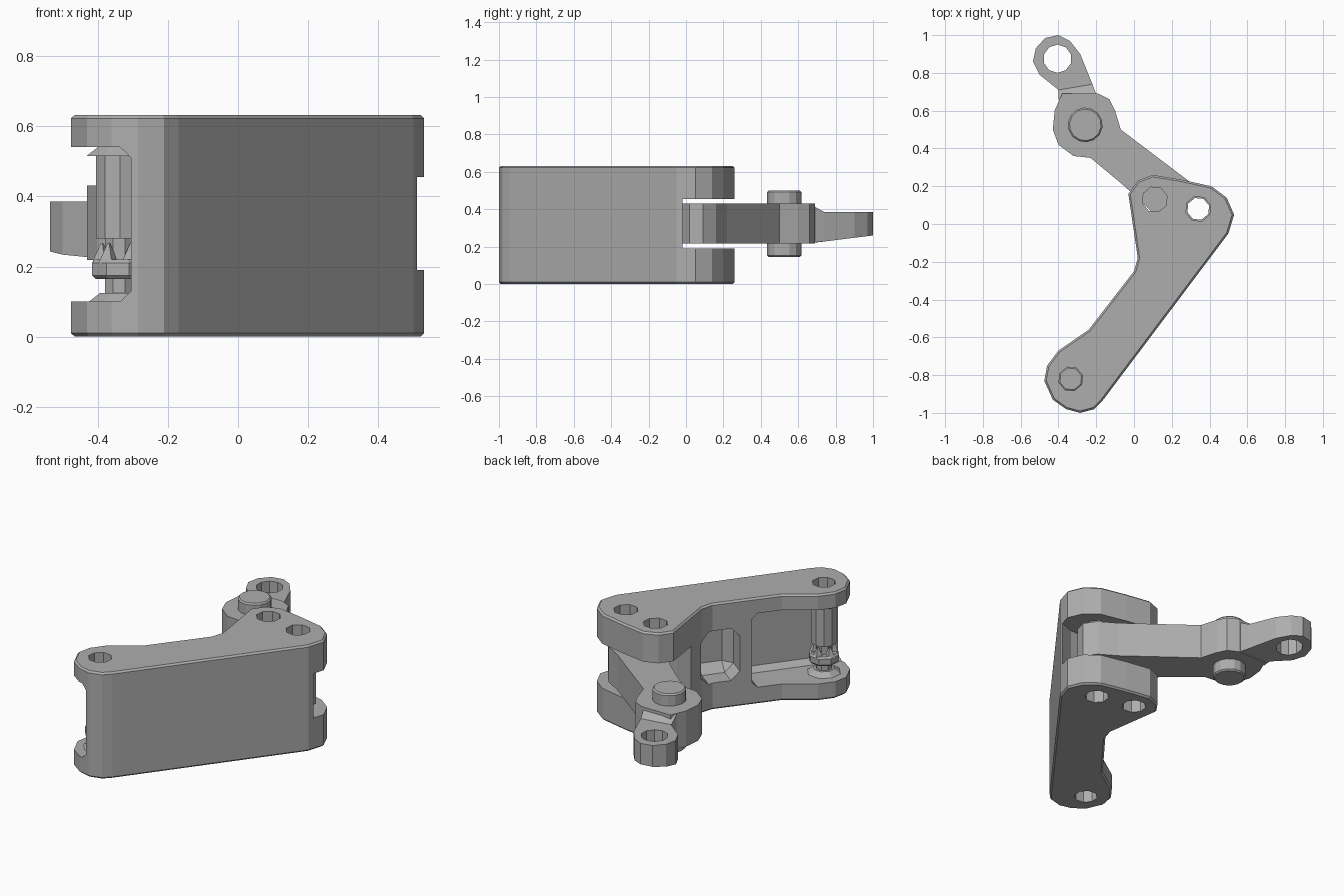
import bpy, bmesh, math
from mathutils import Vector

if "Cube" in bpy.data.objects:
    bpy.data.objects.remove(bpy.data.objects["Cube"], do_unlink=True)

grey = bpy.data.materials.new("plain_grey")
grey.use_nodes = True
colour = (0.42, 0.42, 0.42, 1)
grey.diffuse_color = colour
grey.node_tree.nodes["Principled BSDF"].inputs["Base Color"].default_value = colour


def prism(name, points, z0, z1, bevel=0.0, rim_only=True):
    """Extrude a plan outline between two heights."""
    bm = bmesh.new()
    base = bm.faces.new([bm.verts.new((x, y, z0)) for x, y in points])
    top = bmesh.ops.extrude_face_region(bm, geom=[base])["geom"]
    for v in top:
        if isinstance(v, bmesh.types.BMVert):
            v.co.z = z1
    bmesh.ops.recalc_face_normals(bm, faces=bm.faces)
    if bevel:
        edges = [e for e in bm.edges
                 if not rim_only or abs(e.verts[0].co.z - e.verts[1].co.z) < 1e-5]
        bmesh.ops.bevel(bm, geom=edges, offset=bevel, segments=1,
                        affect="EDGES", clamp_overlap=True)
    mesh = bpy.data.meshes.new(name)
    bm.to_mesh(mesh)
    bm.free()
    mesh.materials.append(grey)
    obj = bpy.data.objects.new(name, mesh)
    bpy.context.scene.collection.objects.link(obj)
    return obj


def ngon(centre, radius, sides, turn=0.3):
    return [(centre[0] + radius * math.cos(turn + math.tau * i / sides),
             centre[1] + radius * math.sin(turn + math.tau * i / sides))
            for i in range(sides)]


def cut(obj, cutters):
    """Subtract each cutter, then discard it."""
    bpy.context.view_layer.objects.active = obj
    for c in cutters:
        c.hide_render = True
        m = obj.modifiers.new("cut", "BOOLEAN")
        m.operation, m.solver, m.object = "DIFFERENCE", "EXACT", c
        bpy.ops.object.modifier_apply(modifier=m.name)
        bpy.data.objects.remove(c, do_unlink=True)


def arm_box(name, u0, u1, n0, n1, z0, z1, bevel):
    """Box aligned with the long outer wall: u along it, n away from it."""
    origin, u, n = Vector((-0.17, -0.94)), Vector((0.6, 0.8)), Vector((-0.8, 0.6))
    pts = [origin + u * a + n * b for a, b in ((u0, n0), (u1, n0), (u1, n1), (u0, n1))]
    return prism(name, pts, z0, z1, bevel, False)


# Key pivot positions
arm_pin = (-0.335, -0.82)
near_pin = (0.11, 0.13)
hinge_pin = (0.34, 0.08)
boss = (-0.258, 0.525)
eye = (-0.405, 0.875)

# Bracket body with pockets, hinge slot and pin holes
outline = [(-0.17, -0.94), (0.50, -0.05), (0.53, 0.05), (0.49, 0.14), (0.41, 0.20),
           (0.25, 0.235), (0.10, 0.26), (0.02, 0.23), (-0.03, 0.16), (0.02, -0.18),
           (0.0, -0.25), (-0.24, -0.56), (-0.40, -0.67), (-0.46, -0.75),
           (-0.475, -0.83), (-0.43, -0.93), (-0.36, -0.98), (-0.285, -1.0), (-0.21, -0.98)]
body = prism("bracket_body", outline, 0, 0.632, 0.01)
slot = [(0.7, 0.05), (0.7, 0.5), (-0.3, 0.5), (-0.3, 0.0), (0.1, -0.06), (0.42, -0.05)]
cut(body, [
    arm_box("large_pocket", -0.5, 0.43, 0.075, 0.7, 0.10, 0.54, 0.03),
    arm_box("small_pocket", 0.5, 0.73, 0.12, 0.7, 0.16, 0.47, 0.05),
    prism("hinge_slot", slot, 0.19, 0.455),
    prism("arm_hole", ngon(arm_pin, 0.065, 8), -0.1, 0.8),
    prism("near_hole", ngon(near_pin, 0.068, 8), -0.1, 0.8),
    prism("hinge_hole", ngon(hinge_pin, 0.068, 8), -0.1, 0.8),
])

# Swinging link, with one end inside the hinge slot
link_outline = [(0.12, 0.04), (0.27, -0.01), (0.36, -0.02), (0.43, 0.02), (0.45, 0.09),
                (0.40, 0.16), (0.30, 0.22), (-0.07, 0.50), (-0.10, 0.60), (-0.13, 0.66),
                (-0.19, 0.69), (-0.38, 0.69), (-0.42, 0.60), (-0.43, 0.50), (-0.40, 0.42),
                (-0.32, 0.36), (-0.23, 0.35), (-0.05, 0.20)]
link = prism("swing_link", link_outline, 0.218, 0.43)
cut(link, [prism("link_hole", ngon(hinge_pin, 0.06, 8), 0, 0.6)])

# Thinner eye arm that ramps down from the link
eye_outline = [(-0.40, 0.66), (-0.19, 0.66), (-0.22, 0.74), (-0.285, 0.90), (-0.34, 0.97),
               (-0.40, 1.0), (-0.47, 0.985), (-0.52, 0.93), (-0.535, 0.86), (-0.50, 0.79),
               (-0.40, 0.71)]
eye_arm = prism("eye_arm", eye_outline, 0.22, 0.385)
for v in eye_arm.data.vertices:
    if v.co.z < 0.3:
        v.co.z += max(0, v.co.y - 0.68) * 0.125
    elif v.co.y < 0.7:
        v.co.z = 0.428
bm = bmesh.new()
bm.from_mesh(eye_arm.data)
bmesh.ops.triangulate(bm, faces=[f for f in bm.faces if len(f.verts) > 4])
bm.to_mesh(eye_arm.data)
bm.free()
cut(eye_arm, [prism("eye_hole", ngon(eye, 0.075, 10), 0, 0.6)])

# Boss pin through the middle of the link
prism("boss_pin", ngon(boss, 0.092, 14), 0.145, 0.50, 0.008)

# Pin, core and collar between the two lugs at the end of the arm
prism("arm_pin_sleeve", ngon(arm_pin, 0.072, 10), 0.28, 0.525)
prism("arm_pin_core", ngon(arm_pin, 0.045, 8), 0.09, 0.54)
prism("arm_pin_collar", ngon(arm_pin, 0.085, 8), 0.165, 0.22, 0.01)

# Jagged teeth on the collar and flared washers against the lugs
for i, (x, y) in enumerate(ngon(arm_pin, 0.055, 5)):
    tooth = prism("collar_tooth_%d" % i, ngon((x, y), 0.03, 4), 0.21, 0.265)
    for v in tooth.data.vertices:
        if v.co.z > 0.25:
            v.co.xy = Vector((x, y)) + (v.co.xy - Vector((x, y))) * 0.15
for name, low, high in (("lower_washer", 0.095, 0.125), ("upper_washer", 0.515, 0.545)):
    washer = prism(name, ngon(arm_pin, 0.10, 8), low, high)
    for v in washer.data.vertices:
        if v.co.z > (low + high) / 2:
            v.co.xy = Vector(arm_pin) + (v.co.xy - Vector(arm_pin)) * 0.6
